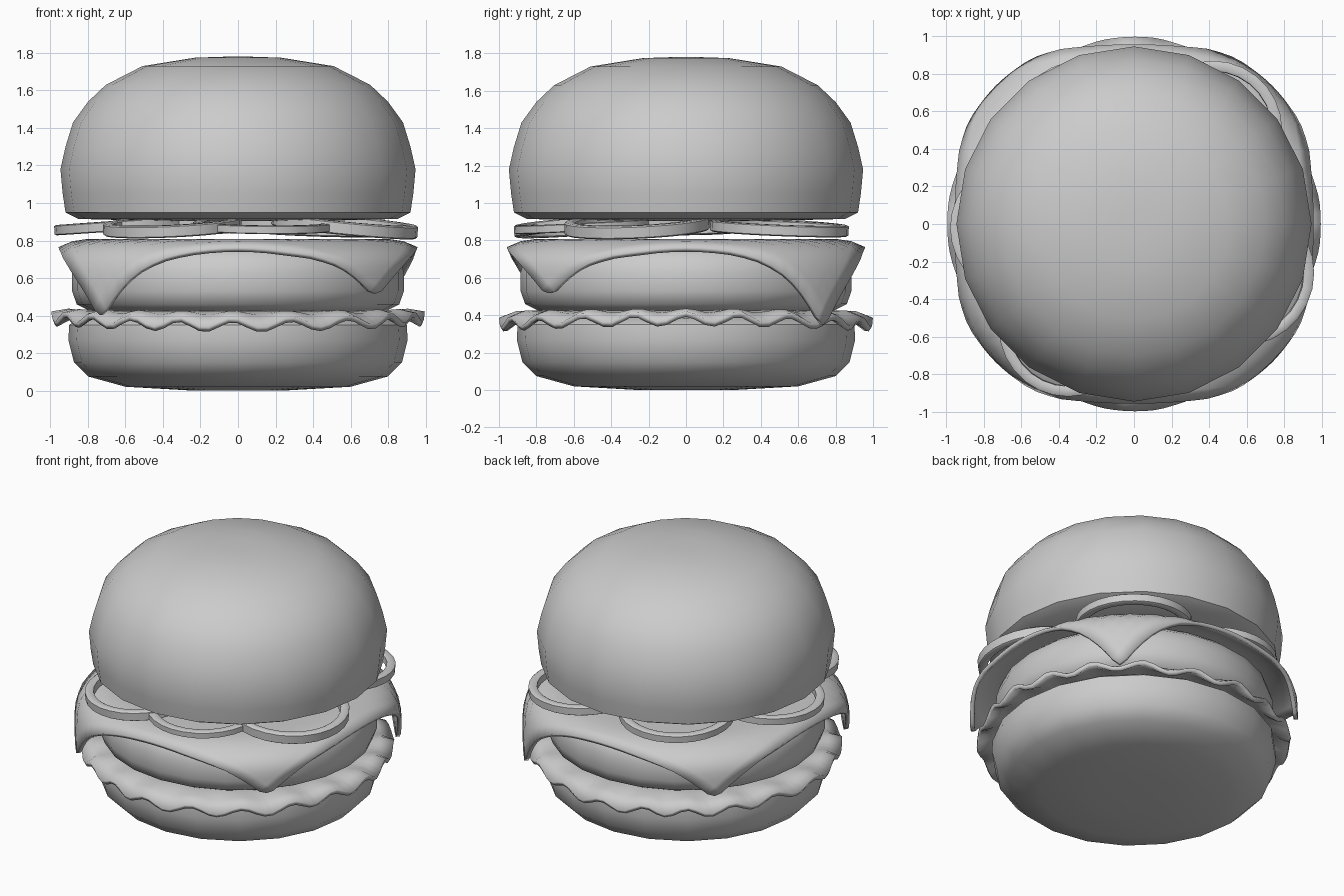
import bpy, bmesh, math
from math import sin, cos, pi, hypot
from mathutils import Matrix, Vector

if "Cube" in bpy.data.objects:
    bpy.data.objects.remove(bpy.data.objects["Cube"])


def finish(bm, name, angle=50, thickness=0, offset=0):
    bmesh.ops.recalc_face_normals(bm, faces=bm.faces)
    mesh = bpy.data.meshes.new(name)
    bm.to_mesh(mesh)
    bm.free()
    ob = bpy.data.objects.new(name, mesh)
    bpy.context.collection.objects.link(ob)
    if thickness:
        mod = ob.modifiers.new("thickness", 'SOLIDIFY')
        mod.thickness = thickness
        mod.offset = offset
    bpy.ops.object.select_all(action='DESELECT')
    ob.select_set(True)
    bpy.context.view_layer.objects.active = ob
    bpy.ops.object.shade_smooth_by_angle(angle=math.radians(angle))
    return ob


def lathe(name, profile, sides=20):
    """Closed round body from (radius, height) points, bottom to top."""
    bm = bmesh.new()
    rows = [[bm.verts.new((r * cos(2 * pi * i / sides), r * sin(2 * pi * i / sides), z))
             for i in range(sides)] for r, z in profile]
    for a, b in zip(rows, rows[1:]):
        for i in range(sides):
            j = (i + 1) % sides
            bm.faces.new((a[i], a[j], b[j], b[i]))
    bm.faces.new(rows[0][::-1])
    bm.faces.new(rows[-1])
    return finish(bm, name)


def interp(points, s):
    for a, b in zip(points, points[1:]):
        if s <= b[0]:
            t = (s - a[0]) / (b[0] - a[0])
            return [p + (q - p) * t for p, q in zip(a, b)][1:]
    return list(points[-1][1:])


# Buns and patty
lathe("bottom_bun", [(0.25, 0.0), (0.6, 0.02), (0.8, 0.075), (0.875, 0.15), (0.905, 0.27),
                     (0.9, 0.35), (0.85, 0.385), (0.5, 0.39)])
lathe("patty", [(0.5, 0.41), (0.78, 0.42), (0.86, 0.46), (0.885, 0.53), (0.885, 0.63),
                (0.86, 0.71), (0.8, 0.76), (0.5, 0.775)], 24)
lathe("top_bun", [(0.45, 0.905), (0.85, 0.915), (0.92, 0.95), (0.935, 1.05), (0.947, 1.18),
                  (0.92, 1.3), (0.88, 1.43), (0.8, 1.54), (0.705, 1.63), (0.51, 1.73),
                  (0.23, 1.775), (0.08, 1.78)])

# Lettuce: disc with a rippled, drooping rim
bm = bmesh.new()
N = 120
rows = []
for r, z, wave in ((0.5, 0.405, 0), (0.8, 0.41, 0), (0.9, 0.405, 0.4), (0.985, 0.365, 1)):
    row = []
    for i in range(N):
        a = 2 * pi * i / N
        ripple = 0.027 * cos(20 * a + 0.6 * sin(3 * a)) + 0.015 * cos(2 * a)
        rr = r + wave * 0.008 * cos(8 * a)
        row.append(bm.verts.new((rr * cos(a), rr * sin(a), z + wave * ripple)))
    rows.append(row)
for a, b in zip(rows, rows[1:]):
    for i in range(N):
        j = (i + 1) % N
        bm.faces.new((a[i], a[j], b[j], b[i]))
bm.faces.new(rows[0])
finish(bm, "lettuce", 50, 0.03)

# Cheese: square sheet draped over the patty (sheet distance -> radius, height)
drape = [(0, 0, 0.795), (0.8, 0.8, 0.795), (0.88, 0.875, 0.785), (0.96, 0.95, 0.755),
         (1.05, 1.005, 0.7), (1.13, 1.025, 0.635), (1.35, 1.03, 0.42)]
bm = bmesh.new()
N, half = 24, 0.965
grid = []
for i in range(N + 1):
    row = []
    for j in range(N + 1):
        x, y = half * (2 * i / N - 1), half * (2 * j / N - 1)
        s = hypot(x, y)
        r, z = interp(drape, min(s, 1.335))
        k = r / s if s > 1e-6 else 1
        # each corner hangs by a slightly different amount
        sag = {(0, 0): 0.03, (1, 0): -0.08, (1, 1): 0.08, (0, 1): -0.06}[(int(x > 0), int(y > 0))]
        z -= sag * max(0, (s - 1.0) / 0.35)
        row.append(bm.verts.new((x * k, y * k, z)))
    grid.append(row)
for i in range(N):
    for j in range(N):
        bm.faces.new((grid[i][j], grid[i + 1][j], grid[i + 1][j + 1], grid[i][j + 1]))
finish(bm, "cheese", 50, 0.027)


# Onion rings: hollow bands, tilted down toward the outside
def onion_ring(name, x, y, z, radius, tilt, height):
    bm = bmesh.new()
    h, w, sides = height / 2, 0.055, 28
    section = [(radius, -h * 0.8), (radius, h * 0.8), (radius - 0.01, h), (radius - w + 0.01, h),
               (radius - w, h * 0.8), (radius - w, -h * 0.8), (radius - w + 0.01, -h), (radius - 0.01, -h)]
    rows = [[bm.verts.new((r * cos(2 * pi * i / sides), r * sin(2 * pi * i / sides), zz))
             for r, zz in section] for i in range(sides)]
    n = len(section)
    for i in range(sides):
        a, b = rows[i], rows[(i + 1) % sides]
        for k in range(n):
            m = (k + 1) % n
            bm.faces.new((a[k], b[k], b[m], a[m]))
    axis = Vector((-y, x, 0)).normalized()
    bm.transform(Matrix.Translation((x, y, z)) @ Matrix.Rotation(math.radians(tilt), 4, axis))
    finish(bm, name, 40)


rings = [(-0.35, -0.55, 0.875, 0.37, 5, 0.065), (0.13, -0.55, 0.875, 0.37, 3, 0.045),
         (0.57, -0.26, 0.88, 0.39, 6, 0.07), (0.42, 0.5, 0.865, 0.37, 3, 0.06),
         (-0.28, 0.5, 0.875, 0.37, 4, 0.055), (-0.61, -0.02, 0.88, 0.37, 4, 0.055)]
for i, ring in enumerate(rings):
    onion_ring(f"onion_ring_{i + 1}", *ring)
